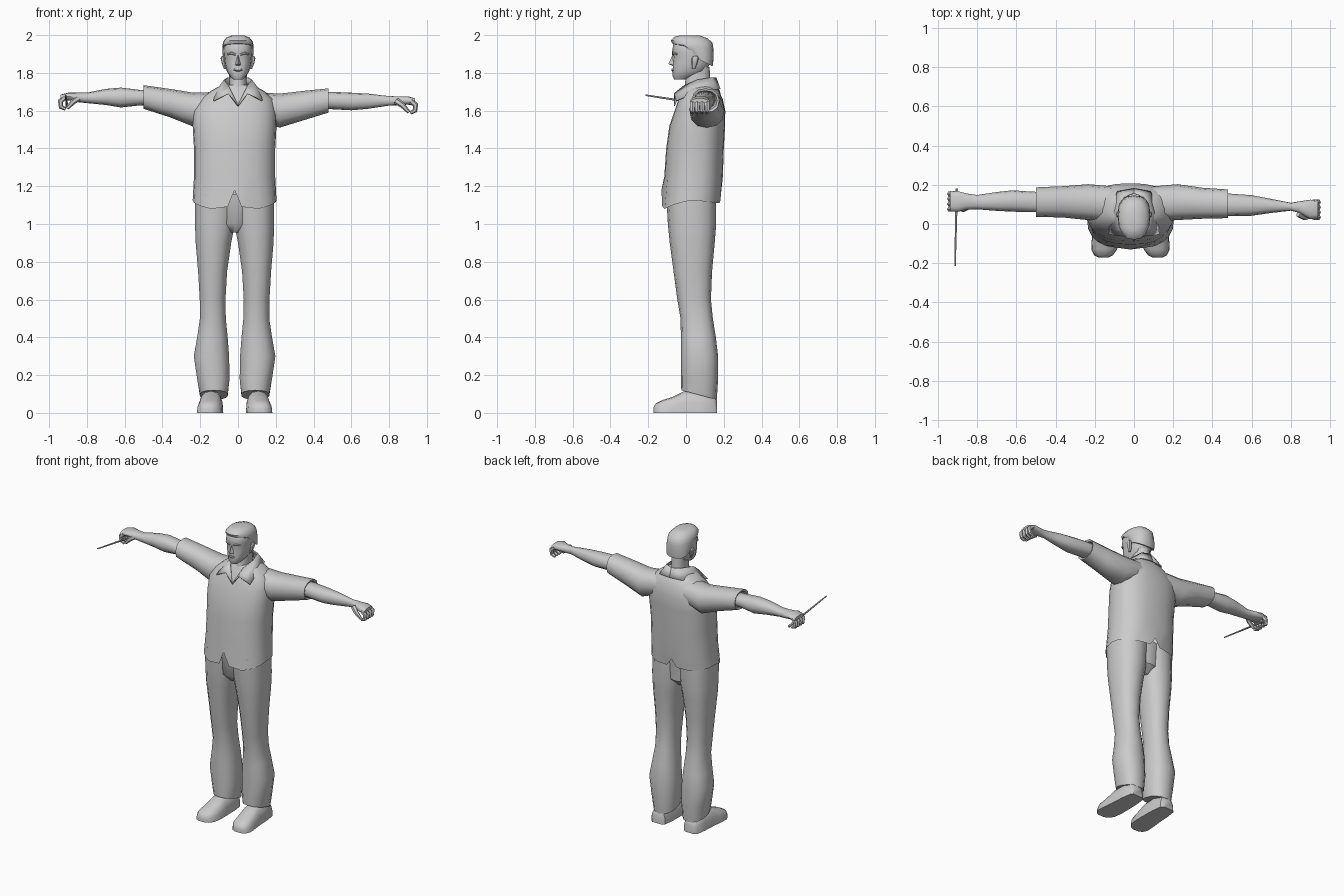
import bpy, math
from mathutils import Vector

grey = bpy.data.materials.new("plain grey")
grey.diffuse_color = (0.6, 0.6, 0.6, 1)
MID = -0.018  # body centre line


def make(name, verts, faces, angle=40):
    mesh = bpy.data.meshes.new(name)
    mesh.from_pydata([tuple(v) for v in verts], [], faces)
    mesh.materials.append(grey)
    mesh.shade_smooth()
    mesh.set_sharp_from_angle(angle=math.radians(angle))
    ob = bpy.data.objects.new(name, mesh)
    bpy.context.collection.objects.link(ob)
    return ob


def skin(name, rings, caps=(True, True), angle=40):
    """Join rings of equal point count into a skin."""
    n = len(rings[0])
    verts = [p for r in rings for p in r]
    faces = [(i * n + j, i * n + (j + 1) % n, (i + 1) * n + (j + 1) % n, (i + 1) * n + j)
             for i in range(len(rings) - 1) for j in range(n)]
    if caps[0]:
        faces.append(tuple(reversed(range(n))))
    if caps[1]:
        faces.append(tuple(range((len(rings) - 1) * n, len(rings) * n)))
    return make(name, verts, faces, angle)


def ring(axis, pos, a0, a1, b0, b1, slope=0, n=14, power=0.85):
    """Rounded cross-section; a and b are the two axes across the path."""
    pts = []
    for k in range(n):
        t = 2 * math.pi * k / n - math.pi / 2
        c, s = math.cos(t), math.sin(t)
        u = math.copysign(abs(c) ** power, c)
        v = math.copysign(abs(s) ** power, s)
        a, b = (a0 + a1) / 2 + u * (a1 - a0) / 2, (b0 + b1) / 2 + v * (b1 - b0) / 2
        p = pos + slope * v
        pts.append(Vector({'x': (p, a, b), 'y': (a, p, b), 'z': (a, b, p)}[axis]))
    return pts


def loft(name, axis, data, caps=(True, True), n=14, power=0.85, angle=40):
    return skin(name, [ring(axis, *d, n=n, power=power) for d in data], caps, angle)


def tube(name, pts, radii, n=6):
    pts = [Vector(p) for p in pts]
    rings = []
    for i, p in enumerate(pts):
        d = (pts[min(i + 1, len(pts) - 1)] - pts[max(i - 1, 0)]).normalized()
        u = d.cross(Vector((0, 1, 0.01)) if abs(d.y) < 0.9 else Vector((1, 0, 0))).normalized()
        w = d.cross(u)
        rings.append([p + radii[i] * (math.cos(2 * math.pi * k / n) * u + math.sin(2 * math.pi * k / n) * w)
                      for k in range(n)])
    return skin(name, rings, angle=50)


# Shirt body: z, half width, front y, back y
shirt = [(1.11, .222, -.13, .185), (1.25, .215, -.115, .195), (1.40, .215, -.105, .20),
         (1.52, .222, -.088, .207), (1.60, .222, -.06, .208), (1.66, .195, -.04, .195),
         (1.705, .14, -.015, .175), (1.735, .085, .0, .15)]
N = 24
rings = [ring('z', z, MID * (1.8 - z) / .5 - w if z > 1.6 else MID - w,
              MID * (1.8 - z) / .5 + w if z > 1.6 else MID + w, f, b, 0, N, .82)
         for z, w, f, b in shirt]
# pointed hem with a notch at front and back
for k, p in enumerate(rings[0]):
    front = min(k, N - k)
    back = abs(k - N // 2)
    p.z = 1.125 - .045 * max(0, 1 - abs(front - 2) / 4) - .015 * max(0, 1 - abs(back - 2) / 4)
    if front == 0:
        p.z = 1.18
    if back == 0:
        p.z = 1.165
    if front == 1 or back == 1:
        p.x = MID + (p.x - MID) * .5
skin("shirt_body", rings, (False, True), 50)

# Trousers: z, inner x, outer x, front y, back y, slope of the section
leg = [(.095, .035, .185, -.025, .163, -.025), (.18, .025, .20, -.026, .170, 0),
       (.30, .027, .218, -.027, .170, 0), (.40, .035, .20, -.027, .158, 0),
       (.50, .045, .185, -.029, .142, 0), (.60, .047, .186, -.046, .132, 0),
       (.75, .038, .195, -.066, .138, 0), (.90, .016, .208, -.086, .152, 0),
       (1.0, -.004, .212, -.096, .160, 0), (1.16, -.02, .212, -.105, .160, 0)]
# Shoes: y, inner x, outer x, height
shoe = [(.165, .09, .16, .06), (.15, .07, .175, .09), (.08, .062, .185, .12), (-.01, .06, .19, .115),
        (-.07, .06, .197, .085), (-.13, .068, .20, .066), (-.16, .09, .185, .05), (-.172, .115, .16, .03)]
for s, side in ((-1, "right"), (1, "left")):
    loft(side + "_trouser_leg", 'z',
         [(z, *sorted((MID + s * a, MID + s * b)), f, k, sl) for z, a, b, f, k, sl in leg])
    rings = [ring('y', y, *sorted((MID + s * a, MID + s * b)), -h, h, n=16, power=.75)
             for y, a, b, h in reversed(shoe)]
    for r in rings:
        for p in r:
            p.z = max(p.z, 0)
    skin(side + "_shoe", [list(reversed(r)) for r in rings])
loft("trouser_seat", 'z', [(.955, MID - .03, MID + .03, -.05, .10), (1.0, MID - .11, MID + .11, -.085, .145),
                           (1.16, MID - .15, MID + .15, -.10, .155)])

# Arms: x, front y, back y, low z, high z
sleeves = {
    "right": [(-.08, .01, .19, 1.56, 1.70), (-.235, .02, .203, 1.515, 1.695), (-.36, .033, .193, 1.565, 1.715),
              (-.50, .037, .187, 1.61, 1.735), (-.495, .05, .175, 1.625, 1.722), (-.44, .06, .165, 1.63, 1.715)],
    "left": [(.08, .01, .19, 1.56, 1.70), (.22, .02, .203, 1.51, 1.69), (.35, .027, .185, 1.55, 1.705),
             (.48, .03, .176, 1.59, 1.718), (.475, .042, .165, 1.603, 1.705), (.42, .05, .155, 1.61, 1.70)]}
forearms = {
    "right": [(-.42, .06, .162, 1.63, 1.705), (-.52, .06, .165, 1.628, 1.71), (-.62, .063, .172, 1.617, 1.722),
              (-.70, .067, .163, 1.63, 1.715), (-.80, .075, .148, 1.64, 1.695), (-.85, .075, .155, 1.645, 1.695),
              (-.90, .062, .168, 1.655, 1.695), (-.94, .065, .168, 1.65, 1.685)],
    "left": [(.40, .045, .155, 1.61, 1.695), (.49, .04, .155, 1.608, 1.70), (.60, .042, .147, 1.602, 1.695),
             (.69, .055, .13, 1.61, 1.69), (.80, .068, .108, 1.627, 1.677), (.84, .058, .115, 1.628, 1.676),
             (.90, .025, .124, 1.632, 1.676), (.938, .026, .12, 1.625, 1.665)]}
for side, s, yc, dz in (("right", -1, .115, .02), ("left", 1, .073, 0)):
    # swap the winding for arms running towards -x
    for name, data in (("_sleeve", sleeves[side]), ("_forearm", forearms[side])):
        rings = [ring('x', *d, n=12) for d in data]
        if s < 0:
            rings = [list(reversed(r)) for r in rings]
        skin(side + name, rings, angle=45)
    # curled fingers and thumb
    for i in range(4):
        y = yc + (i - 1.5) * .026
        tube(f"{side}_finger_{i + 1}",
             [(s * .915, y, 1.652 + dz), (s * .94, y, 1.63 + dz), (s * .937, y, 1.60 + dz), (s * .912, y, 1.588 + dz)],
             [.014, .015, .013, .009])
    tube(side + "_thumb", [(s * .84, yc - .02, 1.65 + dz), (s * .872, yc - .04, 1.628 + dz),
                           (s * .905, yc - .035, 1.592 + dz)], [.018, .015, .009])

# Thin stick held in the right hand
tube("stick", [(-.905, .18, 1.622), (-.913, -.215, 1.682)], [.008, .004])

# Neck and head
loft("neck", 'z', [(1.62, -.06, .06, -.03, .14), (1.72, -.045, .045, -.006, .13), (1.83, -.048, .048, -.0, .125)], n=12)
head = [(1.765, .026, -.062, .0), (1.785, .045, -.072, .06), (1.81, .06, -.07, .105), (1.85, .07, -.07, .128),
        (1.885, .074, -.066, .136), (1.91, .077, -.074, .138), (1.95, .077, -.068, .135),
        (1.98, .06, -.05, .11), (1.99, .03, -.02, .07)]
loft("head", 'z', [(z, -w, w, f, b) for z, w, f, b in head], n=16)
# Hair: sections dropping towards the nape
loft("hair", 'z', [(1.865, -.078, .078, .02, .141, -.03), (1.905, -.082, .082, -.015, .146, -.03),
                   (1.94, -.083, .083, -.072, .146, -.015), (1.965, -.079, .079, -.08, .14, -.006),
                   (1.987, -.062, .062, -.062, .115, -.004), (1.999, -.03, .03, -.03, .07, 0)], n=16)
# Nose
make("nose", [(0, -.07, 1.897), (-.016, -.066, 1.842), (.016, -.066, 1.842), (0, -.094, 1.847), (0, -.066, 1.836)],
     [(0, 1, 3), (0, 3, 2), (1, 4, 3), (4, 2, 3)], 60)
# Lips
loft("lips", 'z', [(1.808, -.012, .012, -.074, -.05), (1.814, -.024, .024, -.078, -.05),
                   (1.822, -.02, .02, -.076, -.05)], n=8)
for s, side in ((-1, "right"), (1, "left")):
    # Ears and brows
    loft(side + "_ear", 'z', [(1.82, *sorted((s * .062, s * .074)), .032, .048),
                              (1.85, *sorted((s * .062, s * .086)), .03, .06),
                              (1.878, *sorted((s * .066, s * .092)), .03, .068),
                              (1.89, *sorted((s * .07, s * .086)), .038, .06)], n=8)
    tube(side + "_brow", [(s * .012, -.068, 1.897), (s * .035, -.067, 1.905), (s * .056, -.048, 1.899)],
         [.006, .007, .004])
    # Collar stand and pointed flap
    pts = [(0, .158, 1.775), (s * .052, .135, 1.775), (s * .072, .06, 1.762), (s * .048, -.012, 1.73),
           (0, -.062, 1.625), (0, .18, 1.715), (s * .085, .165, 1.712), (s * .118, .06, 1.70),
           (s * .128, -.052, 1.652), (s * .05, -.062, 1.69)]
    fl = make(side + "_collar", pts, [(0, 1, 6, 5), (1, 2, 7, 6), (2, 3, 8, 7), (3, 9, 8), (3, 4, 9)], 50)
    th = fl.modifiers.new("thickness", 'SOLIDIFY')
    th.thickness, th.offset = .006, 0
